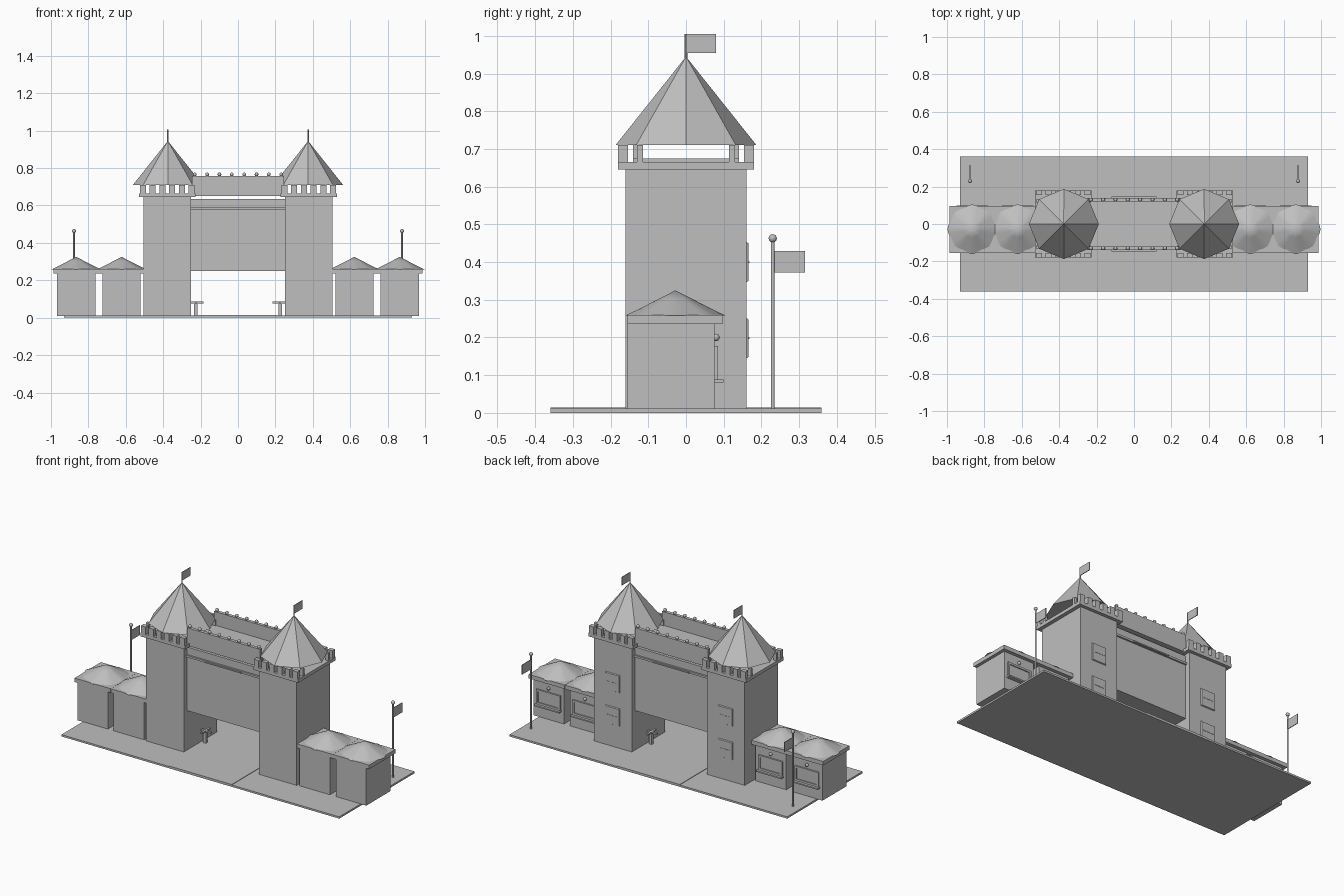
import bpy, bmesh, math
from mathutils import Matrix

cube = bpy.data.objects.get("Cube")
if cube:
    bpy.data.objects.remove(cube, do_unlink=True)

stone = bpy.data.materials.new("plain grey")
stone.use_nodes = True
GREY = (0.52, 0.52, 0.52, 1)
stone.diffuse_color = GREY
stone.node_tree.nodes["Principled BSDF"].inputs["Base Color"].default_value = GREY


def add_box(bm, x, y, z):
    """Box from (min, max) pairs."""
    size = [b - a for a, b in (x, y, z)]
    mid = [(a + b) / 2 for a, b in (x, y, z)]
    bmesh.ops.create_cube(bm, size=1, matrix=Matrix.Translation(mid) @ Matrix.Diagonal((*size, 1)))


def add_cone(bm, sides, r1, r2, x, y, z0, z1):
    bmesh.ops.create_cone(bm, cap_ends=True, segments=sides, radius1=r1, radius2=r2,
                          depth=z1 - z0, matrix=Matrix.Translation((x, y, (z0 + z1) / 2)))


def add_ball(bm, r, x, y, z):
    bmesh.ops.create_uvsphere(bm, u_segments=12, v_segments=8, radius=r,
                              matrix=Matrix.Translation((x, y, z)))


def finish(bm, name, smooth=0):
    bmesh.ops.recalc_face_normals(bm, faces=bm.faces)
    mesh = bpy.data.meshes.new(name)
    bm.to_mesh(mesh)
    bm.free()
    mesh.materials.append(stone)
    ob = bpy.data.objects.new(name, mesh)
    bpy.context.collection.objects.link(ob)
    if smooth:
        bpy.ops.object.select_all(action="DESELECT")
        ob.select_set(True)
        bpy.context.view_layer.objects.active = ob
        bpy.ops.object.shade_smooth_by_angle(angle=math.radians(smooth))
    return ob


def boxes(name, *parts):
    bm = bmesh.new()
    for p in parts:
        add_box(bm, *p)
    return finish(bm, name)


def around(c, half):
    return (c - half, c + half)


# Ground and roadway
boxes("ground_slab", ((-0.93, 0.93), (-0.36, 0.36), (0, 0.011)))
boxes("roadway", ((-0.21, 0.21), (-0.36, 0.36), (0.011, 0.014)))


def build_tower(side, s):
    cx = s * 0.378
    boxes(side + "_tower", (around(cx, 0.127), (-0.16, 0.16), (0.01, 0.645)))
    boxes(side + "_tower_cornice", (around(cx, 0.15), (-0.18, 0.18), (0.645, 0.665)))

    # Battlements along front and back, with a small block at each end
    blocks = []
    for y in (-0.167, 0.167):
        for i in range(6):
            blocks.append((around(cx + (i - 2.5) * 0.052, 0.016), around(y, 0.013), (0.665, 0.71)))
        for e in (-1, 1):
            blocks.append((around(cx + e * 0.137, 0.01), around(math.copysign(0.122, y), 0.008),
                           (0.665, 0.71)))
    boxes(side + "_tower_battlements", *blocks)

    # Octagonal spire with a flag
    bm = bmesh.new()
    add_cone(bm, 8, 0.187, 0, s * 0.375, 0, 0.71, 0.945)
    finish(bm, side + "_tower_spire")
    bm = bmesh.new()
    add_cone(bm, 8, 0.004, 0.004, s * 0.375, 0, 0.93, 1.005)
    add_box(bm, around(s * 0.375, 0.002), (0, 0.08), (0.955, 1.005))
    finish(bm, side + "_tower_flag")

    # Back windows: tapered plates with a broken centre bar
    bm = bmesh.new()
    for z in (0.198, 0.4):
        plate = Matrix.Translation((cx, 0.162, z)) @ Matrix.Rotation(-math.pi / 2, 4, "X")
        plate = plate @ Matrix.Diagonal((1, 1.1, 1, 1)) @ Matrix.Rotation(math.pi / 4, 4, "Z")
        bmesh.ops.create_cone(bm, cap_ends=True, segments=4, radius1=0.07, radius2=0.064,
                              depth=0.008, matrix=plate)
        for dx in (-0.025, 0, 0.025):
            add_box(bm, around(cx + dx, 0.008), (0.162, 0.168), around(z, 0.002))
    finish(bm, side + "_tower_windows")


def build_kiosk(name, cx):
    boxes(name + "_walls", (around(cx, 0.102), (-0.155, 0.076), (0.01, 0.236)))
    boxes(name + "_cornice", (around(cx, 0.121), (-0.155, 0.097), (0.236, 0.26)))

    # Fluted tent roof
    bm = bmesh.new()
    rings = []
    for r, z, flute in ((0.133, 0.258, 0.93), (0.09, 0.279, 0.94), (0.045, 0.302, 0.96)):
        ring = []
        for i in range(32):
            a = math.tau * i / 32
            wave = (1 + flute) / 2 + (1 - flute) / 2 * math.cos(8 * a)
            ring.append(bm.verts.new((cx + r * wave * math.cos(a), -0.028 + r * wave * math.sin(a), z)))
        rings.append(ring)
    top = bm.verts.new((cx, -0.028, 0.325))
    bm.faces.new(rings[0])
    for i in range(32):
        j = (i + 1) % 32
        for low, high in zip(rings, rings[1:]):
            bm.faces.new((low[i], low[j], high[j], high[i]))
        bm.faces.new((rings[-1][i], rings[-1][j], top))
    finish(bm, name + "_roof", 40)

    # Serving hatch: frame, panel, sill and lamp
    boxes(name + "_hatch",
          (around(cx, 0.08), (0.07, 0.085), (0.165, 0.177)),
          (around(cx, 0.08), (0.07, 0.085), (0.088, 0.1)),
          ((cx - 0.08, cx - 0.068), (0.07, 0.085), (0.088, 0.177)),
          ((cx + 0.068, cx + 0.08), (0.07, 0.085), (0.088, 0.177)),
          (around(cx, 0.07), (0.07, 0.079), (0.095, 0.17)),
          (around(cx, 0.085), (0.07, 0.1), (0.08, 0.088)))
    bm = bmesh.new()
    add_ball(bm, 0.01, cx, 0.079, 0.2)
    finish(bm, name + "_lamp", 60)


for side, s in (("left", 1), ("right", -1)):
    build_tower(side, s)
    build_kiosk(side + "_inner_kiosk", s * 0.622)
    build_kiosk(side + "_outer_kiosk", s * 0.865)

    # Free-standing flagpole
    bm = bmesh.new()
    add_cone(bm, 12, 0.005, 0.005, s * 0.877, 0.23, 0.01, 0.46)
    add_ball(bm, 0.011, s * 0.877, 0.23, 0.463)
    finish(bm, side + "_flagpole", 40)
    boxes(side + "_pole_flag", (around(s * 0.877, 0.002), (0.23, 0.315), (0.372, 0.43)))

    # Gate post with a cross arm
    boxes(side + "_gate_post",
          (around(s * 0.225, 0.009), around(0.01, 0.009), (0.01, 0.085)),
          (around(s * 0.217, 0.033), around(0.01, 0.006), (0.077, 0.086)),
          (around(s * 0.225, 0.006), around(0.01, 0.04), (0.077, 0.086)))

# Bridge wall over the gateway
SPAN = (-0.251, 0.251)
boxes("bridge_wall", (SPAN, (-0.13, 0.13), (0.25, 0.635)))
boxes("bridge_ledges", (SPAN, (-0.14, 0.14), (0.578, 0.59)),
      ((-0.12, 0.12), (-0.146, 0.146), (0.58, 0.587)))

# Walkway, parapets and their row of balls
boxes("walkway", (SPAN, (-0.14, 0.14), (0.65, 0.675)))
bm = bmesh.new()
for y in (-0.13, 0.13):
    add_box(bm, (-0.245, 0.245), around(y, 0.01), (0.66, 0.757))
finish(bm, "parapets")
bm = bmesh.new()
for y in (-0.13, 0.13):
    for i in range(8):
        add_ball(bm, 0.01, (i - 3.5) * 0.066, y, 0.766)
finish(bm, "parapet_balls", 60)
